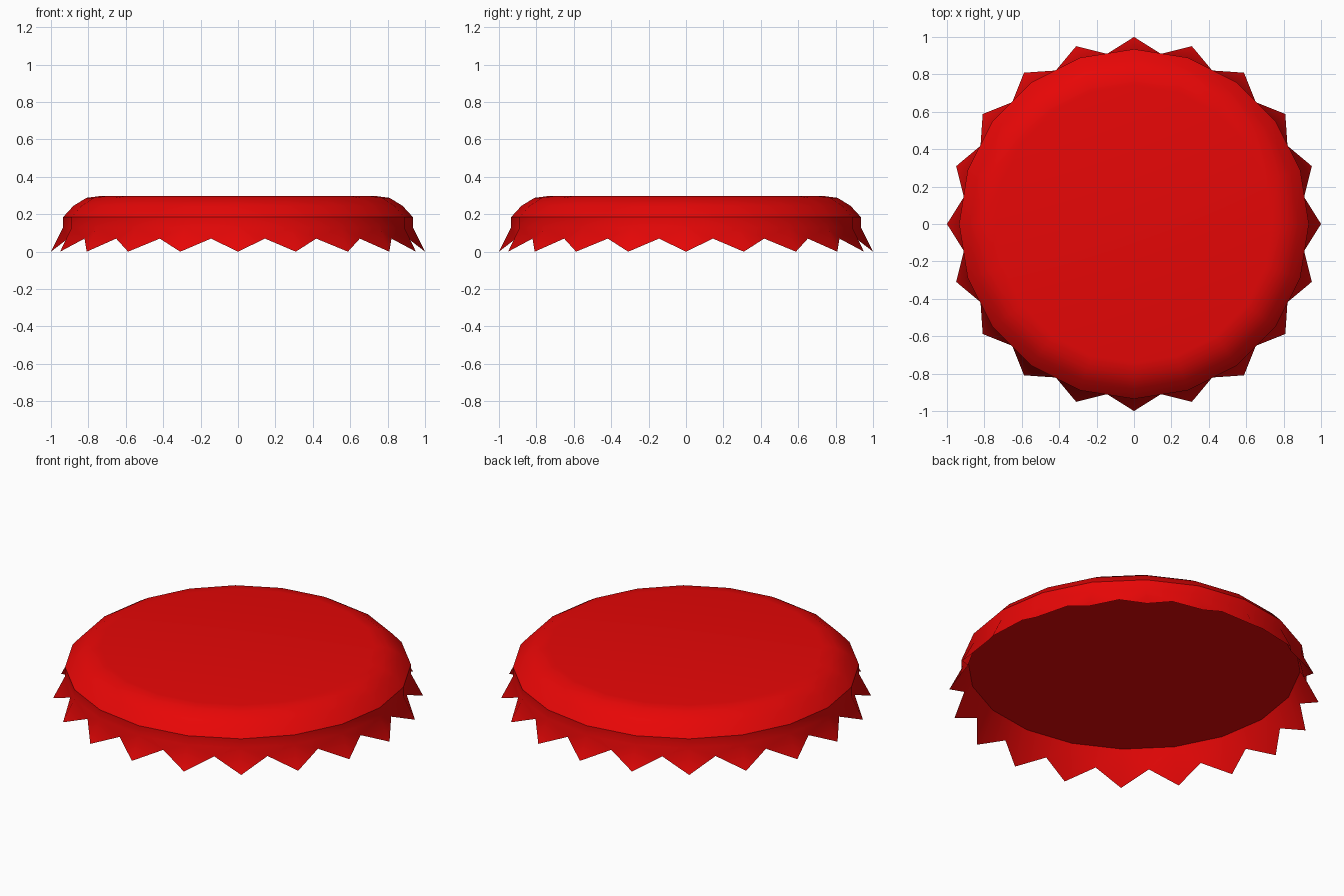
import bpy, bmesh
from math import cos, sin, pi, radians

if "Cube" in bpy.data.objects:
    bpy.data.objects.remove(bpy.data.objects["Cube"])

N = 20  # number of crimped teeth

def ring(bm, r, z, offset=0.0):
    return [bm.verts.new((r * cos(2 * pi * (i + offset) / N),
                          r * sin(2 * pi * (i + offset) / N), z)) for i in range(N)]

def teeth(bm, band, tips, valleys):
    for i in range(N):
        j = (i + 1) % N
        bm.faces.new((band[i], valleys[i], band[j]))
        bm.faces.new((band[i], tips[i], valleys[i]))
        bm.faces.new((band[j], valleys[i], tips[j]))

bm = bmesh.new()

# Domed top: flat disc, rounded shoulder, short straight band
profile = [(0.74, 0.297), (0.81, 0.288), (0.88, 0.245), (0.935, 0.185), (0.935, 0.13)]
rings = [ring(bm, r, z) for r, z in profile]
bm.faces.new(rings[0])
for a, b in zip(rings, rings[1:]):
    for i in range(N):
        j = (i + 1) % N
        bm.faces.new((a[i], b[i], b[j], a[j]))

# Flared teeth: tips in line with the band corners, valleys between
tips = ring(bm, 1.0, 0.0)
valleys = ring(bm, 0.921, 0.07, 0.5)
teeth(bm, rings[-1], tips, valleys)

# Inside: flat underside disc joined to the same tooth edges
inner = ring(bm, 0.90, 0.185)
bm.faces.new(inner)
teeth(bm, inner, tips, valleys)

bmesh.ops.recalc_face_normals(bm, faces=bm.faces)
mesh = bpy.data.meshes.new("bottle_cap")
bm.to_mesh(mesh)
bm.free()
cap = bpy.data.objects.new("bottle_cap", mesh)
bpy.context.collection.objects.link(cap)

# Red enamel
red = bpy.data.materials.new("red_enamel")
red.diffuse_color = (0.8, 0.002, 0.002, 1)
red.use_nodes = True
red.node_tree.nodes["Principled BSDF"].inputs["Base Color"].default_value = red.diffuse_color
mesh.materials.append(red)

bpy.context.view_layer.objects.active = cap
cap.select_set(True)
bpy.ops.object.shade_smooth_by_angle(angle=radians(40))
